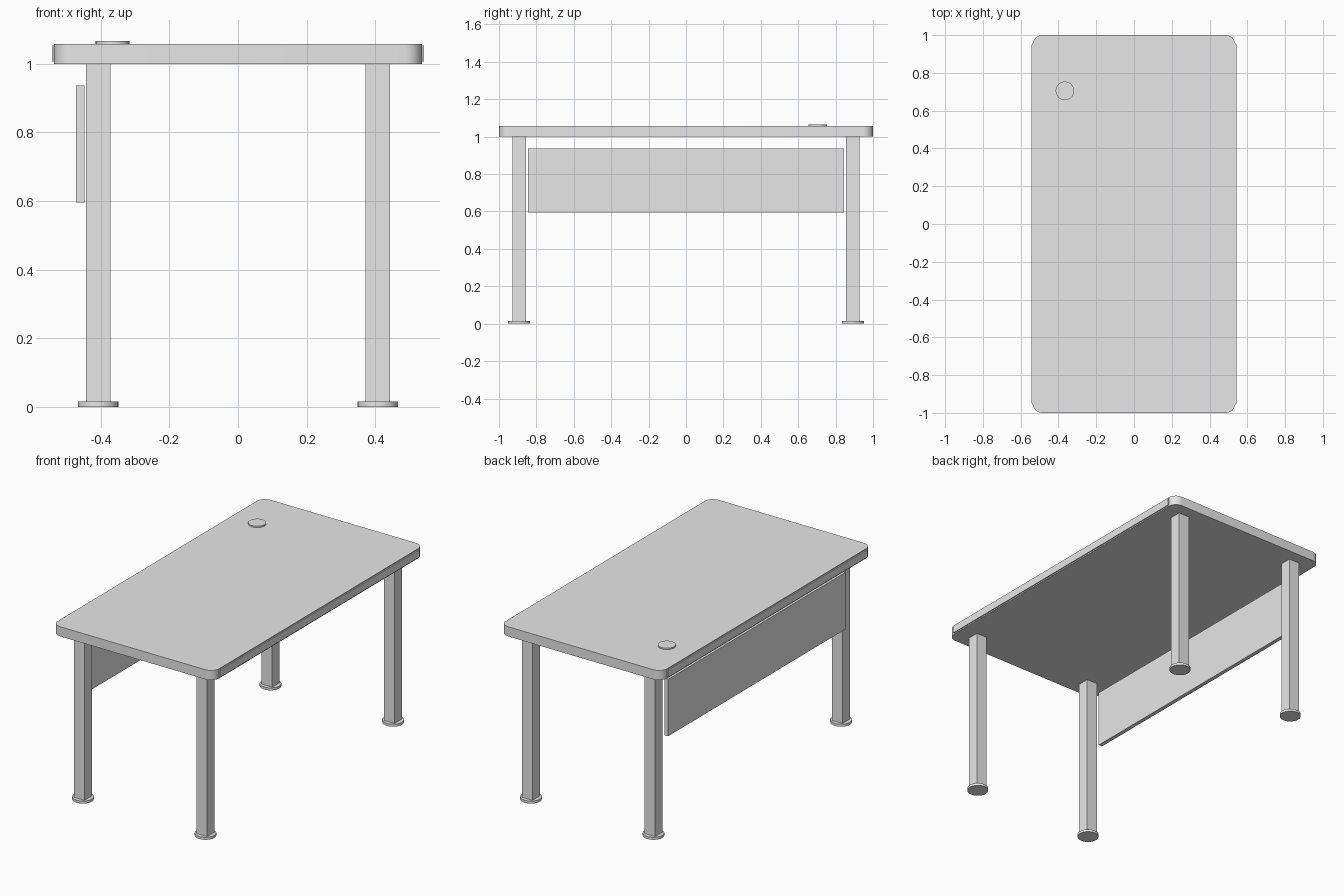
import bpy, bmesh
from math import cos, sin, pi

cube = bpy.data.objects.get("Cube")
if cube:
    bpy.data.objects.remove(cube, do_unlink=True)

grey = bpy.data.materials.new("plain_grey")
grey.use_nodes = True
GREY = (0.8, 0.8, 0.8, 1)
grey.diffuse_color = GREY
grey.node_tree.nodes["Principled BSDF"].inputs["Base Color"].default_value = GREY


def prism(name, outline, z0, z1, smooth=False):
    """Extrude a flat outline from z0 up to z1."""
    bm = bmesh.new()
    base = bm.faces.new([bm.verts.new((x, y, z0)) for x, y in outline])
    top = bmesh.ops.extrude_face_region(bm, geom=[base])["geom"]
    verts = [v for v in top if isinstance(v, bmesh.types.BMVert)]
    bmesh.ops.translate(bm, vec=(0, 0, z1 - z0), verts=verts)
    bmesh.ops.recalc_face_normals(bm, faces=bm.faces)
    mesh = bpy.data.meshes.new(name)
    bm.to_mesh(mesh)
    bm.free()
    mesh.materials.append(grey)
    obj = bpy.data.objects.new(name, mesh)
    bpy.context.collection.objects.link(obj)
    if smooth:
        bpy.ops.object.select_all(action="DESELECT")
        obj.select_set(True)
        bpy.context.view_layer.objects.active = obj
        bpy.ops.object.shade_smooth_by_angle()
    return obj


def rectangle(cx, cy, hx, hy):
    return [(cx - hx, cy - hy), (cx + hx, cy - hy), (cx + hx, cy + hy), (cx - hx, cy + hy)]


def circle(cx, cy, r, n=32):
    return [(cx + r * cos(2 * pi * i / n), cy + r * sin(2 * pi * i / n)) for i in range(n)]


def rounded(hx, hy, r, n=8):
    pts = []
    for k, (sx, sy) in enumerate([(1, 1), (-1, 1), (-1, -1), (1, -1)]):
        for i in range(n + 1):
            a = (k + i / n) * pi / 2
            pts.append((sx * (hx - r) + r * cos(a), sy * (hy - r) + r * sin(a)))
    return pts


# Worktop with rounded corners, and the cable cap on it
prism("worktop", rounded(0.537, 1.0, 0.052), 1.0, 1.058, True)
prism("cable_cap", circle(-0.366, 0.705, 0.049), 1.05, 1.066, True)

# Edge bands along the long sides
for side, s in (("left", 1), ("right", -1)):
    prism(side + "_edge_band", rectangle(s * 0.538, 0, 0.005, 0.949), 1.007, 1.053)

# Square legs on round feet
for side, sx in (("left", 1), ("right", -1)):
    for end, sy in (("front", -1), ("back", 1)):
        x, y = sx * 0.408, sy * 0.892
        prism(f"{end}_{side}_leg", rectangle(x, y, 0.0355, 0.0355), 0.01, 1.0)
        prism(f"{end}_{side}_foot", circle(x, y, 0.059), 0, 0.015, True)

# Modesty panel along the right side
prism("modesty_panel", rectangle(-0.46, 0, 0.012, 0.845), 0.595, 0.937)
